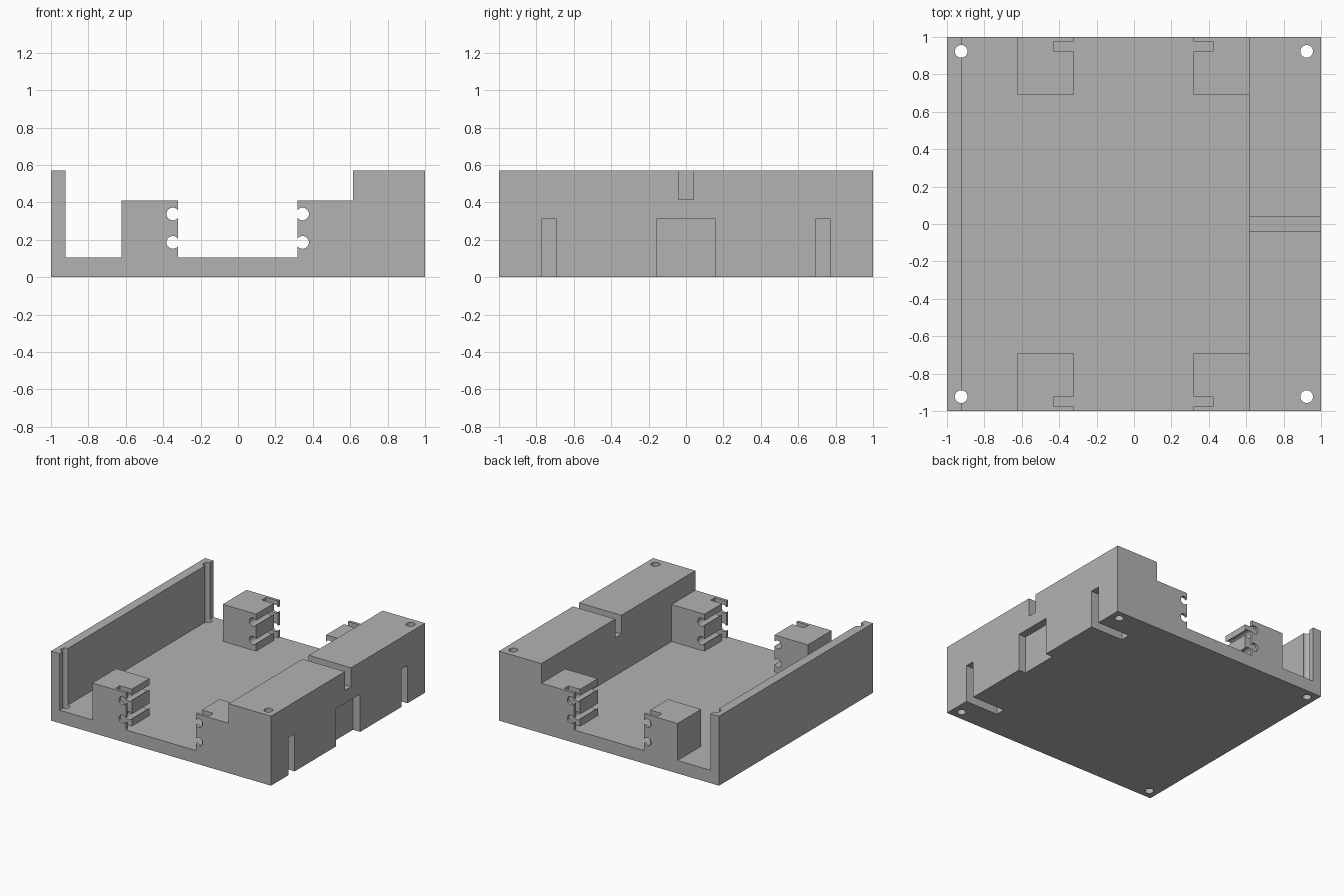
import bpy
import bmesh
import math

cube = bpy.data.objects.get("Cube")
if cube:
    bpy.data.objects.remove(cube, do_unlink=True)

FLOOR, POST, TOP = 0.106, 0.41, 0.571

grey = bpy.data.materials.new("plain grey")
grey.use_nodes = True
grey.diffuse_color = (0.45, 0.45, 0.45, 1)
grey.node_tree.nodes["Principled BSDF"].inputs["Base Color"].default_value = (0.45, 0.45, 0.45, 1)


def add_object(name, bm):
    bmesh.ops.recalc_face_normals(bm, faces=bm.faces)
    mesh = bpy.data.meshes.new(name)
    bm.to_mesh(mesh)
    bm.free()
    mesh.materials.append(grey)
    obj = bpy.data.objects.new(name, mesh)
    bpy.context.collection.objects.link(obj)
    return obj


def box(name, x, y, z):
    bm = bmesh.new()
    bmesh.ops.create_cube(bm, size=1)
    for v in bm.verts:
        v.co = [lo + (hi - lo) * (c + 0.5) for c, (lo, hi) in zip(v.co, (x, y, z))]
    return add_object(name, bm)


def rod(name, location, along_y=False):
    bpy.ops.mesh.primitive_cylinder_add(
        vertices=32, radius=0.034, depth=3, location=location,
        rotation=(math.pi / 2 if along_y else 0, 0, 0))
    obj = bpy.context.object
    obj.name = name
    obj.data.materials.append(grey)
    return obj


def combine(target, tool, operation):
    mod = target.modifiers.new("combine", 'BOOLEAN')
    mod.operation = operation
    mod.solver = 'EXACT'
    mod.object = tool
    bpy.context.view_layer.objects.active = target
    bpy.ops.object.modifier_apply(modifier=mod.name)
    bpy.data.objects.remove(tool, do_unlink=True)


# Tray: floor, thin side wall and thick side rail as one extruded profile
profile = [(-1, 0), (1, 0), (1, TOP), (0.615, TOP), (0.615, FLOOR),
           (-0.923, FLOOR), (-0.923, TOP), (-1, TOP)]
bm = bmesh.new()
face = bm.faces.new([bm.verts.new((x, -1, z)) for x, z in profile])
extruded = bmesh.ops.extrude_face_region(bm, geom=[face], use_keep_orig=True)
for v in extruded["geom"]:
    if isinstance(v, bmesh.types.BMVert):
        v.co.y = 1
tray = add_object("tray", bm)

# Four corner posts, each with a vertical slot open to the middle
for x in ((-0.623, -0.32), (0.317, 0.615)):
    for y in ((-1, -0.692), (0.692, 1)):
        combine(tray, box("post", x, y, (FLOOR, POST)), 'UNION')
for x in ((-0.428, -0.3), (0.3, 0.422)):
    for y in ((-0.977, -0.922), (0.922, 0.977)):
        combine(tray, box("post_slot", x, y, (FLOOR, 0.5)), 'DIFFERENCE')

# Paired cross holes through the posts
for x in (-0.348, 0.345):
    for z in (0.186, 0.338):
        combine(tray, rod("cross_hole", (x, 0, z), True), 'DIFFERENCE')

# Vertical corner holes
for x in (-0.924, 0.923):
    for y in (-0.923, 0.923):
        combine(tray, rod("corner_hole", (x, y, 0)), 'DIFFERENCE')

# Rail: channel across the top, shallow centre recess and two deep slots below
combine(tray, box("rail_channel", (0.5, 1.1), (-0.04, 0.04), (0.416, 0.7)), 'DIFFERENCE')
combine(tray, box("rail_recess", (0.935, 1.1), (-0.158, 0.158), (-0.1, 0.31)), 'DIFFERENCE')
for y in ((-0.773, -0.692), (0.692, 0.773)):
    combine(tray, box("rail_slot", (0.7, 1.1), y, (-0.1, 0.31)), 'DIFFERENCE')

# Smooth hole walls, crisp edges elsewhere
bpy.ops.object.select_all(action='DESELECT')
tray.select_set(True)
bpy.context.view_layer.objects.active = tray
bpy.ops.object.shade_smooth_by_angle(angle=math.radians(30))
